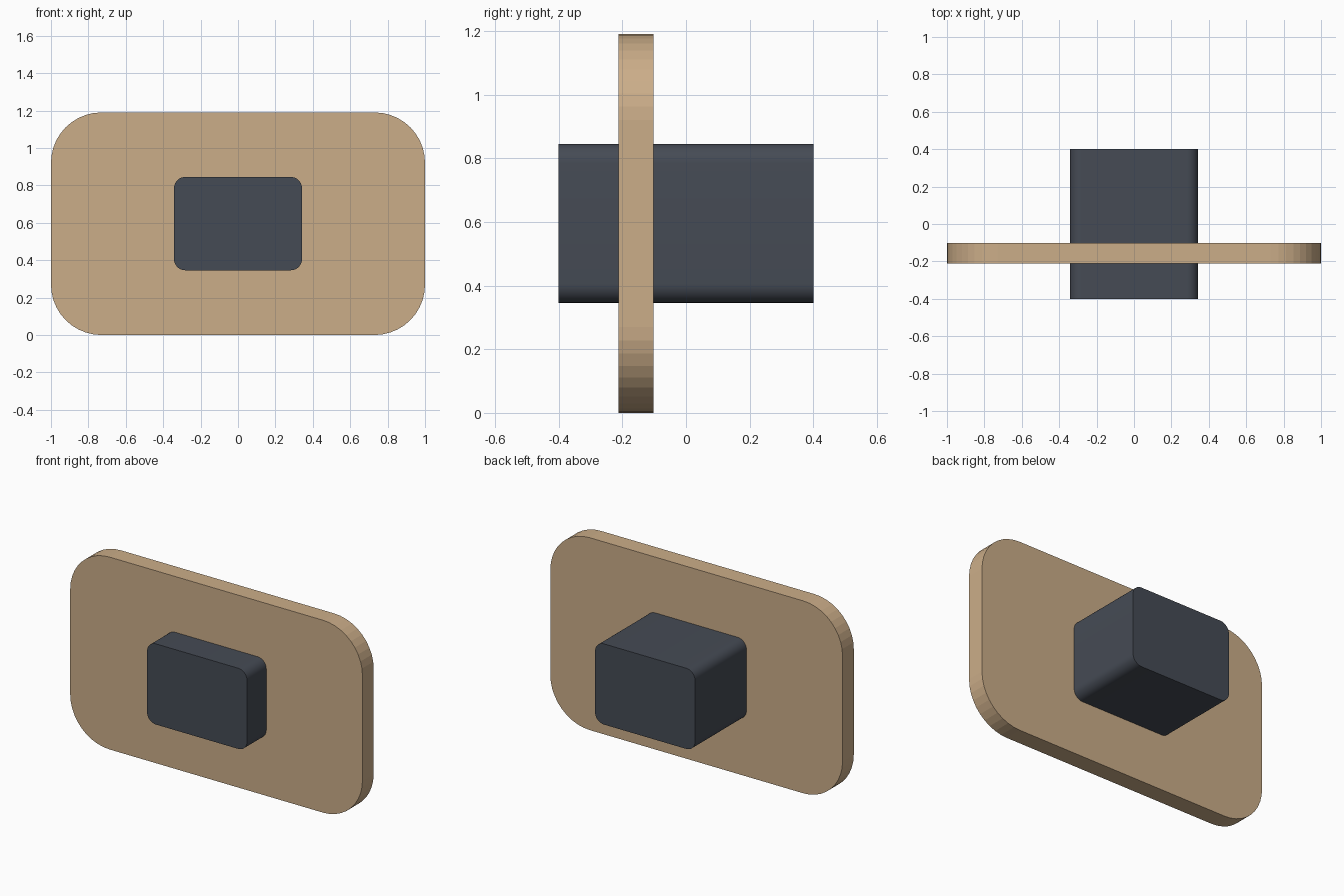
import bpy, bmesh, math

if "Cube" in bpy.data.objects:
    bpy.data.objects.remove(bpy.data.objects["Cube"])


def material(name, color):
    m = bpy.data.materials.new(name)
    m.diffuse_color = color
    m.use_nodes = True
    m.node_tree.nodes["Principled BSDF"].inputs["Base Color"].default_value = m.diffuse_color
    return m


def rounded_slab(name, x0, x1, z0, z1, y0, y1, r, steps, mat, smooth=False):
    # Rounded rectangle outline in XZ, extruded along Y
    bm = bmesh.new()
    corners = [(x1 - r, z1 - r), (x0 + r, z1 - r), (x0 + r, z0 + r), (x1 - r, z0 + r)]
    verts = []
    for q, (cx, cz) in enumerate(corners):
        for i in range(steps + 1):
            a = math.pi / 2 * (q + i / steps)
            verts.append(bm.verts.new((cx + r * math.cos(a), y0, cz + r * math.sin(a))))
    face = bm.faces.new(verts)
    ext = bmesh.ops.extrude_face_region(bm, geom=[face], use_keep_orig=True)
    moved = [g for g in ext["geom"] if isinstance(g, bmesh.types.BMVert)]
    bmesh.ops.translate(bm, verts=moved, vec=(0, y1 - y0, 0))
    bmesh.ops.recalc_face_normals(bm, faces=bm.faces)
    mesh = bpy.data.meshes.new(name)
    bm.to_mesh(mesh)
    bm.free()
    mesh.materials.append(mat)
    obj = bpy.data.objects.new(name, mesh)
    bpy.context.collection.objects.link(obj)
    if smooth:
        bpy.ops.object.select_all(action='DESELECT')
        obj.select_set(True)
        bpy.context.view_layer.objects.active = obj
        bpy.ops.object.shade_smooth_by_angle(angle=math.radians(30))
    return obj


tan = material("tan", (0.60, 0.42, 0.25, 1))
slate = material("slate", (0.06, 0.07, 0.09, 1))

# Upright plate with large rounded corners
rounded_slab("plate", -1, 1, 0, 1.19, -0.212, -0.102, 0.27, 10, tan)
# Block passing through the plate
rounded_slab("block", -0.342, 0.342, 0.346, 0.845, -0.4, 0.4, 0.06, 8, slate, True)
